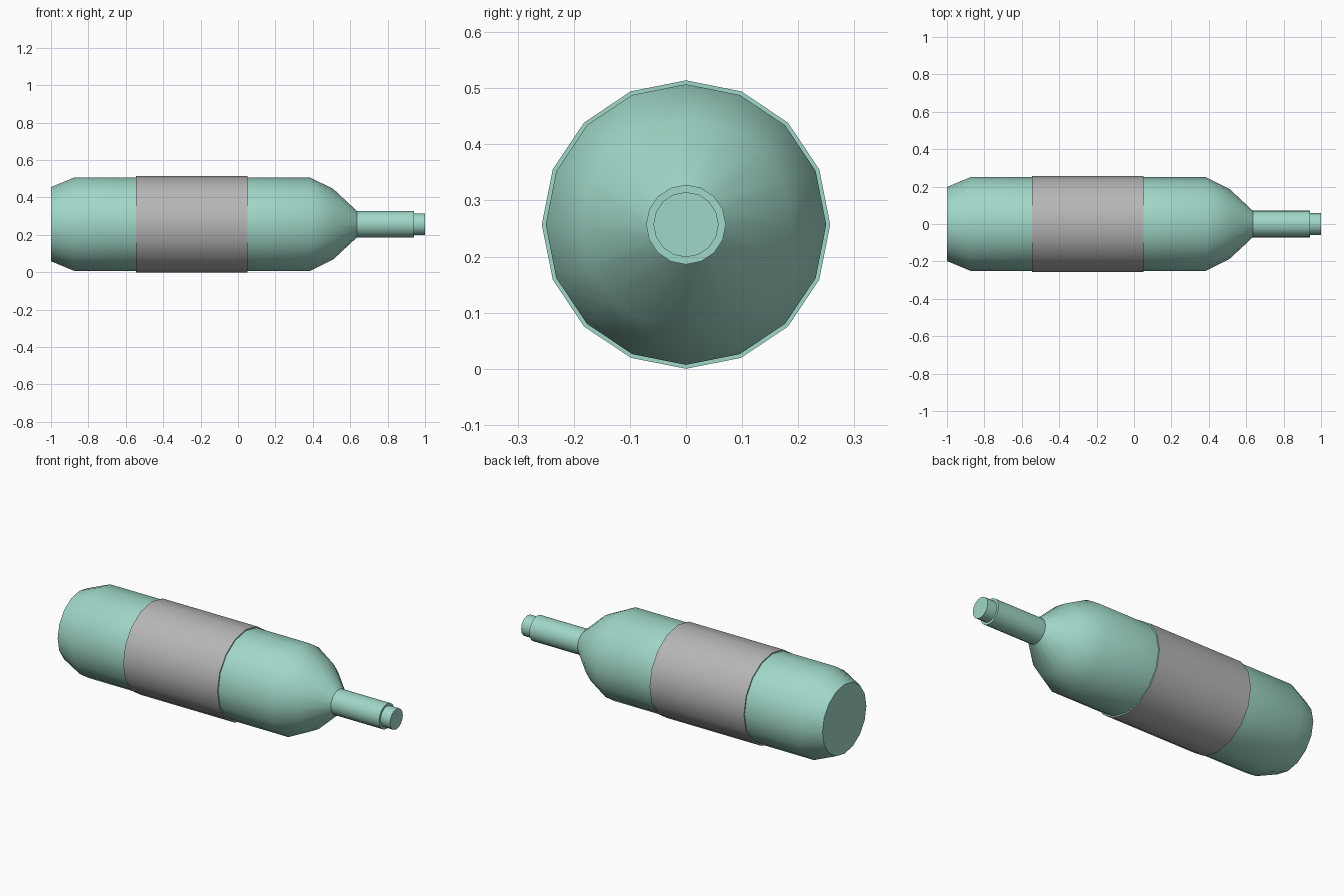
import bpy, bmesh, math

if "Cube" in bpy.data.objects:
    bpy.data.objects.remove(bpy.data.objects["Cube"])

SIDES = 16
AXIS_Z = 0.257


def material(name, rgb):
    m = bpy.data.materials.new(name)
    m.diffuse_color = (*rgb, 1)
    m.use_nodes = True
    m.node_tree.nodes["Principled BSDF"].inputs["Base Color"].default_value = m.diffuse_color
    return m


teal = material("pale teal glass", (0.35, 0.68, 0.58))
grey = material("grey label", (0.47, 0.47, 0.47))

# Bottle profile from base to mouth: (x, radius)
profile = [
    (-1.0, 0.198), (-0.875, 0.25),                      # bevelled base
    (-0.545, 0.25), (-0.545, 0.257),                    # raised label band
    (0.05, 0.257), (0.05, 0.25),
    (0.385, 0.25), (0.51, 0.188), (0.635, 0.071),       # shoulder
    (0.94, 0.071), (0.94, 0.058), (1.0, 0.058),         # neck and mouth
]
LABEL_SEGMENT = 3

bm = bmesh.new()
rings = []
for x, r in profile:
    angles = [2 * math.pi * i / SIDES for i in range(SIDES)]
    rings.append([bm.verts.new((x, r * math.cos(a), AXIS_Z + r * math.sin(a)))
                  for a in angles])

# Walls, with the label colour on the raised band only
for k, (a, b) in enumerate(zip(rings, rings[1:])):
    for i in range(SIDES):
        j = (i + 1) % SIDES
        f = bm.faces.new((a[i], a[j], b[j], b[i]))
        f.material_index = 1 if k == LABEL_SEGMENT else 0

# Flat base and mouth
bm.faces.new(rings[0])
bm.faces.new(rings[-1])
bmesh.ops.recalc_face_normals(bm, faces=bm.faces)

mesh = bpy.data.meshes.new("bottle")
bm.to_mesh(mesh)
bm.free()
mesh.materials.append(teal)
mesh.materials.append(grey)
bottle = bpy.data.objects.new("bottle", mesh)
bpy.context.collection.objects.link(bottle)

bpy.context.view_layer.objects.active = bottle
bottle.select_set(True)
bpy.ops.object.shade_smooth_by_angle(angle=math.radians(30))
